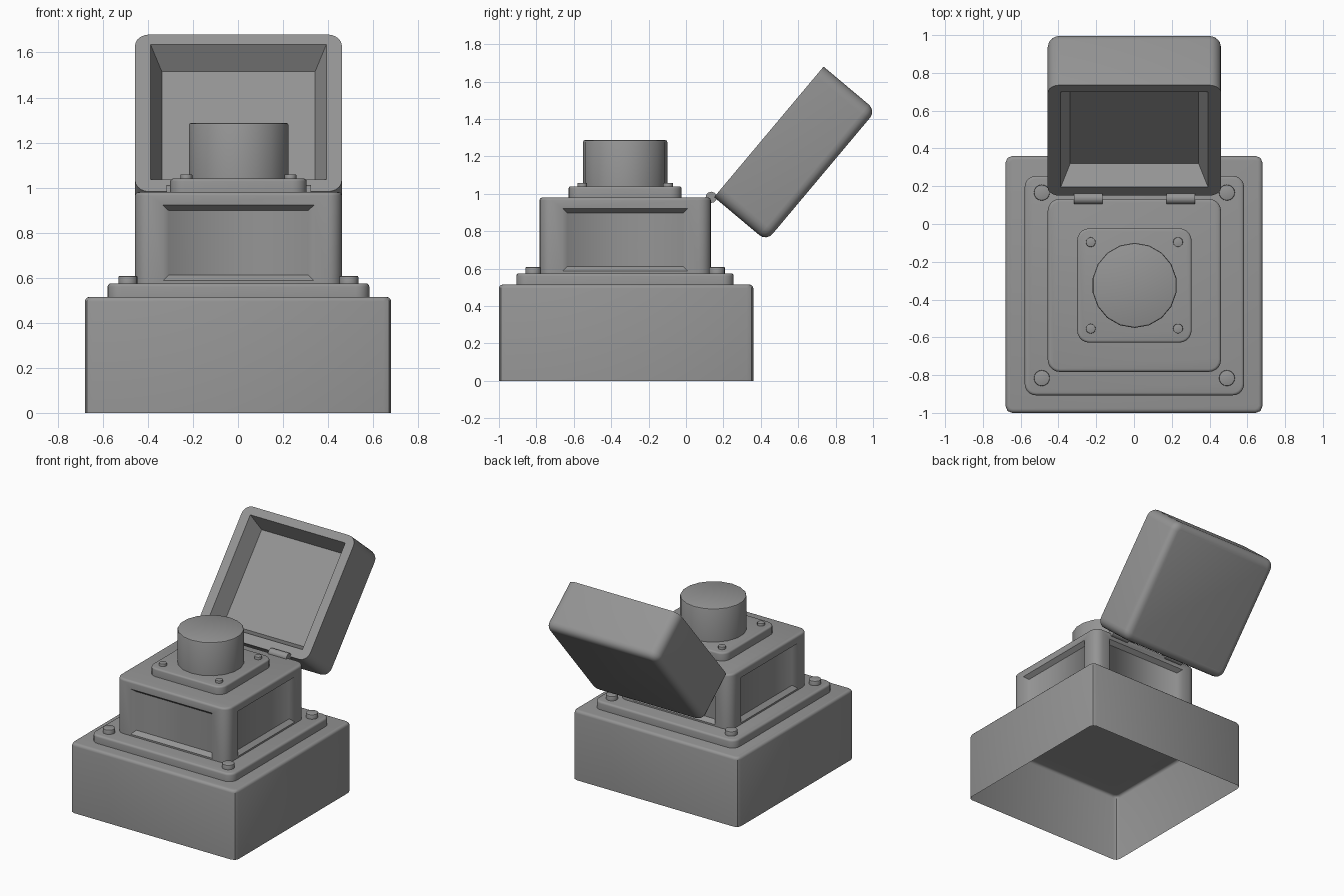
import bpy, bmesh, math
from mathutils import Matrix

if "Cube" in bpy.data.objects:
    bpy.data.objects.remove(bpy.data.objects["Cube"])

CY = -0.325  # centre of the stacked parts in y
GREY = bpy.data.materials.new("dark_grey")
GREY.diffuse_color = (0.3, 0.3, 0.3, 1)
GREY.use_nodes = True
GREY.node_tree.nodes["Principled BSDF"].inputs["Base Color"].default_value = GREY.diffuse_color


def shade(ob):
    bpy.ops.object.select_all(action='DESELECT')
    bpy.context.view_layer.objects.active = ob
    ob.select_set(True)
    bpy.ops.object.shade_smooth_by_angle(angle=math.radians(35))


def finish(bm, name, loc=(0.002, 0, 0), rot=(0, 0, 0)):
    bmesh.ops.recalc_face_normals(bm, faces=bm.faces)
    me = bpy.data.meshes.new(name)
    bm.to_mesh(me)
    bm.free()
    me.materials.append(GREY)
    ob = bpy.data.objects.new(name, me)
    bpy.context.collection.objects.link(ob)
    ob.location, ob.rotation_euler = loc, rot
    shade(ob)
    return ob


def bevel(bm, edges, width, segs):
    bmesh.ops.bevel(bm, geom=edges, offset=width, segments=segs, profile=0.5,
                    affect='EDGES', clamp_overlap=True)


def bevel_top(bm, width, segs=3):
    top = max(v.co.z for v in bm.verts)
    bevel(bm, [e for e in bm.edges if all(v.co.z > top - 1e-5 for v in e.verts)],
          width, segs)


def box(x, y0, y1, z0, z1, corner=0, segs=5):
    """Box with rounded upright edges, symmetric in x."""
    bm = bmesh.new()
    bmesh.ops.create_cube(bm, size=1)
    for v in bm.verts:
        v.co = (x * 2 * v.co.x, y1 if v.co.y > 0 else y0, z1 if v.co.z > 0 else z0)
    if corner:
        bevel(bm, [e for e in bm.edges
                   if abs(e.verts[0].co.z - e.verts[1].co.z) > 1e-4], corner, segs)
    return bm


def cylinder(name, r, h, loc, sides, rim, rot=(0, 0, 0)):
    bm = bmesh.new()
    bmesh.ops.create_cone(bm, cap_ends=True, segments=sides, radius1=r, radius2=r,
                          depth=h, matrix=Matrix.Translation((0, 0, h / 2)))
    if rim:
        bevel_top(bm, rim, 2)
    return finish(bm, name, loc, rot)


# Base: shell open underneath
bm = box(0.68, -1.0, 0.36, 0, 0.515, 0.035, 2)
bmesh.ops.delete(bm, geom=[f for f in bm.faces if f.calc_center_median().z < 0.01],
                 context='FACES_ONLY')
bevel_top(bm, 0.02)
finish(bm, "base", (0, 0, 0))

# Mounting plate
bm = box(0.581, -0.907, 0.255, 0.514, 0.575, 0.06)
bevel_top(bm, 0.015)
finish(bm, "mounting_plate")

# Body with a sloped recess in each of the four sides
bm = box(0.459, -0.783, 0.133, 0.574, 0.98, 0.065)
sides = [f for f in bm.faces
         if f.calc_area() > 0.2 and abs(f.normal.z) < 0.1]
for f in sides:
    n = f.normal.copy()
    axis = 1 if abs(n.x) > 0.5 else 0
    mid = f.calc_center_median()
    for half, lo, hi, depth in ((0.335, 0.587, 0.922, 0), (0.31, 0.612, 0.898, 0.03)):
        bmesh.ops.inset_individual(bm, faces=[f], thickness=0.005)
        c = f.calc_center_median()
        for v in f.verts:
            s = 1 if v.co[axis] > mid[axis] else -1
            v.co.z = hi if v.co.z > c.z else lo
            v.co[axis] = mid[axis] + s * half
            v.co -= n * depth
bevel_top(bm, 0.015)
body = finish(bm, "body")
# upright recess edges blend softly into the corner posts
for e in body.data.edges:
    a, b = (body.data.vertices[i].co for i in e.vertices)
    if abs(a.z - b.z) > 0.2:
        e.use_edge_sharp = False

# Button plate and button
bm = box(0.303, -0.628, -0.023, 0.979, 1.04, 0.065)
bevel_top(bm, 0.012)
finish(bm, "button_plate")
cylinder("button", 0.225, 0.248, (0.003, CY, 1.039), 18, 0.01)

# Bolts, screws and hinge knuckles, mirrored left and right
for s in (-1, 1):
    for d in (-1, 1):
        cylinder("bolt", 0.042, 0.034, (0.002 + s * 0.49, CY + d * 0.491, 0.574), 16, 0.005)
        cylinder("screw", 0.026, 0.02, (0.002 + s * 0.231, CY + d * 0.229, 1.039), 12, 0.003)
    cylinder("hinge", 0.03, 0.15, (0.003 + s * 0.245 - 0.075, 0.135, 0.981), 12, 0,
             (0, math.pi / 2, 0))

# Lid, modelled closed and swung open about the hinge
place = ((0.002, 0.15, 0.982), (math.radians(-130), 0, 0))
bm = box(0.459, -0.911, 0, 0, 0.366, 0.065)
bevel_top(bm, 0.05, 4)
lid = finish(bm, "lid", *place)

# Tapered cavity cut into the lid
bm = box(0.39, -0.853, -0.07, 0, 0.125)
for v in bm.verts:
    if v.co.z > 0.1:
        v.co.x *= 0.34 / 0.39
        v.co.y = -0.80 if v.co.y < -0.4 else -0.115
    else:  # carry the slope past the rim for a clean cut
        v.co.x *= 1.0 + 0.004 / 0.39
        v.co.y += -0.004 if v.co.y < -0.4 else 0.0036
        v.co.z = -0.01
cutter = finish(bm, "lid_cavity_cutter", *place)
cutter.hide_render = True
mod = lid.modifiers.new("cavity", 'BOOLEAN')
mod.object, mod.operation, mod.solver = cutter, 'DIFFERENCE', 'EXACT'
bpy.context.view_layer.objects.active = lid
bpy.ops.object.modifier_apply(modifier=mod.name)
bpy.data.objects.remove(cutter)
shade(lid)
